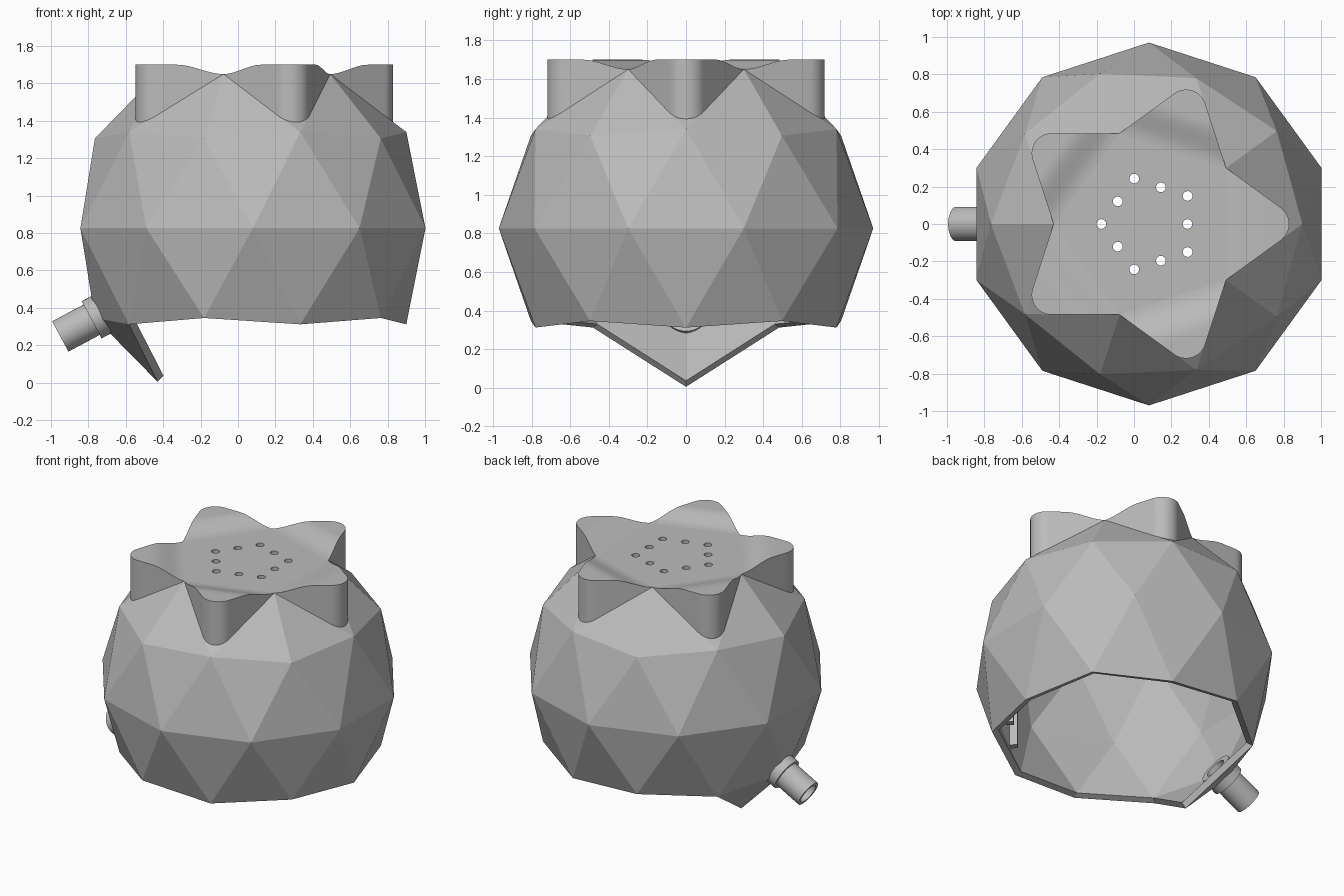
import bpy, bmesh
from math import sin, cos, tan, radians, sqrt, pi
from mathutils import Vector, Matrix

old = bpy.data.objects.get("Cube")
if old:
    bpy.data.objects.remove(old, do_unlink=True)

CX, MID = 0.08, 0.826          # dome axis and equator height

grey = bpy.data.materials.new("plain_grey")
grey.use_nodes = True
grey.diffuse_color = (0.5, 0.5, 0.5, 1)
grey.node_tree.nodes["Principled BSDF"].inputs["Base Color"].default_value = (0.5, 0.5, 0.5, 1)


def make(name, bm, smooth=False):
    mesh = bpy.data.meshes.new(name)
    bm.to_mesh(mesh)
    bm.free()
    mesh.materials.append(grey)
    ob = bpy.data.objects.new(name, mesh)
    bpy.context.collection.objects.link(ob)
    bpy.ops.object.select_all(action='DESELECT')
    ob.select_set(True)
    bpy.context.view_layer.objects.active = ob
    if smooth:
        bpy.ops.object.shade_smooth_by_angle(angle=radians(30))
    return ob


def polar(r, deg, z):
    a = radians(deg)
    return (CX + r * cos(a), r * sin(a), z)


# Faceted dome shell, open below, with one panel hanging at the right
bm = bmesh.new()


def ring(sign):
    return [bm.verts.new(polar(0.845, 36 * j, MID + sign * 0.48) if j % 2
                         else polar(0.82, 36 * j, MID + sign * 0.514)) for j in range(10)]


upper, lower = ring(1), ring(-1)
equator = [bm.verts.new(polar(0.97, 18 + 36 * j, MID)) for j in range(10)]
crown = [bm.verts.new(polar(0.51, 36 + 72 * i, 1.65)) for i in range(5)]
low_tip = bm.verts.new(polar(0.51, 180, 0.005))
for j in range(10):
    for band in (upper, lower):
        bm.faces.new((band[j], equator[j - 1], equator[j]))
        bm.faces.new((band[j], equator[j], band[(j + 1) % 10]))
for i in range(5):
    j = 2 * i + 1
    nxt = upper[(j + 1) % 10]
    bm.faces.new((crown[i], upper[j - 1], upper[j]))
    bm.faces.new((crown[i], upper[j], nxt))
    bm.faces.new((crown[i], nxt, crown[(i + 1) % 5]))
cap = bm.faces.new(crown)
bm.faces.new((lower[5], lower[4], low_tip))
bm.faces.new((lower[5], low_tip, lower[6]))
bmesh.ops.recalc_face_normals(bm, faces=bm.faces)
cap.normal_update()
if cap.normal.z < 0:
    bmesh.ops.reverse_faces(bm, faces=bm.faces)
shell = make("dome_shell", bm)

# Cutters: ten spray holes on a pentagon, and the pipe bore
bore_at = Vector((-0.765, 0, 0.346))
bore_dir = Vector((-0.88, 0, -0.47)).normalized()
bore = Matrix.Translation(bore_at) @ bore_dir.to_track_quat('Z', 'Y').to_matrix().to_4x4()
bm = bmesh.new()
for k in range(10):
    r = 0.255 if k % 2 else 0.206
    bmesh.ops.create_cone(bm, cap_ends=True, segments=16, radius1=0.026, radius2=0.026, depth=0.4,
                          matrix=Matrix.Translation(polar(r, 36 * k, 1.65)))
bmesh.ops.create_cone(bm, cap_ends=True, segments=32, radius1=0.085, radius2=0.085, depth=0.4, matrix=bore)
cutter = make("hole_cutter", bm)
cutter.hide_render = True

bpy.context.view_layer.objects.active = shell
wall = shell.modifiers.new("wall", 'SOLIDIFY')
wall.thickness = 0.045
wall.offset = -1
cut = shell.modifiers.new("holes", 'BOOLEAN')
cut.operation = 'DIFFERENCE'
cut.solver = 'EXACT'
cut.object = cutter
for m in ("wall", "holes"):
    bpy.ops.object.modifier_apply(modifier=m)
bpy.data.objects.remove(cutter, do_unlink=True)

# Star points: rounded wedges that rise from the flat crown
HALF = radians(36)
NOTCH, POINT, FILLET = 0.51 * cos(HALF), 0.825, 0.107
centre = POINT - FILLET / sin(HALF)
tangent = centre + FILLET * sin(HALF)
stations = [NOTCH + (tangent - NOTCH) * t / 12 for t in range(12)]
stations += [centre + FILLET * cos(radians(54 * (1 - t / 10))) for t in range(11)]


def star_point(deg):
    bm = bmesh.new()
    rows = []
    for a in stations:
        if a < tangent:
            w = (POINT - a) * tan(HALF)
        else:
            w = max(sqrt(max(FILLET ** 2 - (a - centre) ** 2, 0)), 0.002)
        t = min((a - NOTCH) / 0.2, 1)
        top = 1.65 + 0.05 * t * t * (3 - 2 * t)
        low = 1.63 - (a - NOTCH) * 0.761
        rows.append([bm.verts.new((a, y, z)) for y, z in ((-w, low), (w, low), (w, top), (-w, top))])
    for p, q in zip(rows, rows[1:]):
        for k in range(4):
            n = (k + 1) % 4
            bm.faces.new((p[k], p[n], q[n], q[k]))
    bm.faces.new(rows[0])
    bm.faces.new(rows[-1])
    bmesh.ops.recalc_face_normals(bm, faces=bm.faces)
    bm.transform(Matrix.Translation((CX, 0, 0)) @ Matrix.Rotation(radians(deg), 4, 'Z'))
    return bm


for i in range(5):
    make(f"star_point_{i + 1}", star_point(72 * i), smooth=True)

# Hollow drain pipe with collar, turned from a closed profile
profile = [(0.07, -0.1), (0.113, -0.1), (0.113, 0.02), (0.092, 0.02), (0.092, 0.21), (0.07, 0.21)]
bm = bmesh.new()
SEG = 40
loops = [[bm.verts.new((r * cos(2 * pi * k / SEG), r * sin(2 * pi * k / SEG), s)) for k in range(SEG)]
         for r, s in profile]
for i, lp in enumerate(loops):
    up = loops[(i + 1) % len(loops)]
    for k in range(SEG):
        n = (k + 1) % SEG
        bm.faces.new((lp[k], lp[n], up[n], up[k]))
bmesh.ops.recalc_face_normals(bm, faces=bm.faces)
bm.transform(bore)
make("drain_pipe", bm, smooth=True)

# Two upright rails on the inner wall
for name, x, y in (("inner_rail_left", 0.73, -0.36), ("inner_rail_right", 0.52, -0.57)):
    bm = bmesh.new()
    bmesh.ops.create_cube(bm, size=1, matrix=Matrix.Translation((x, y, 0.81))
                          @ Matrix.Rotation(radians(-45), 4, 'Z') @ Matrix.Diagonal((0.05, 0.045, 0.9, 1)))
    make(name, bm)
